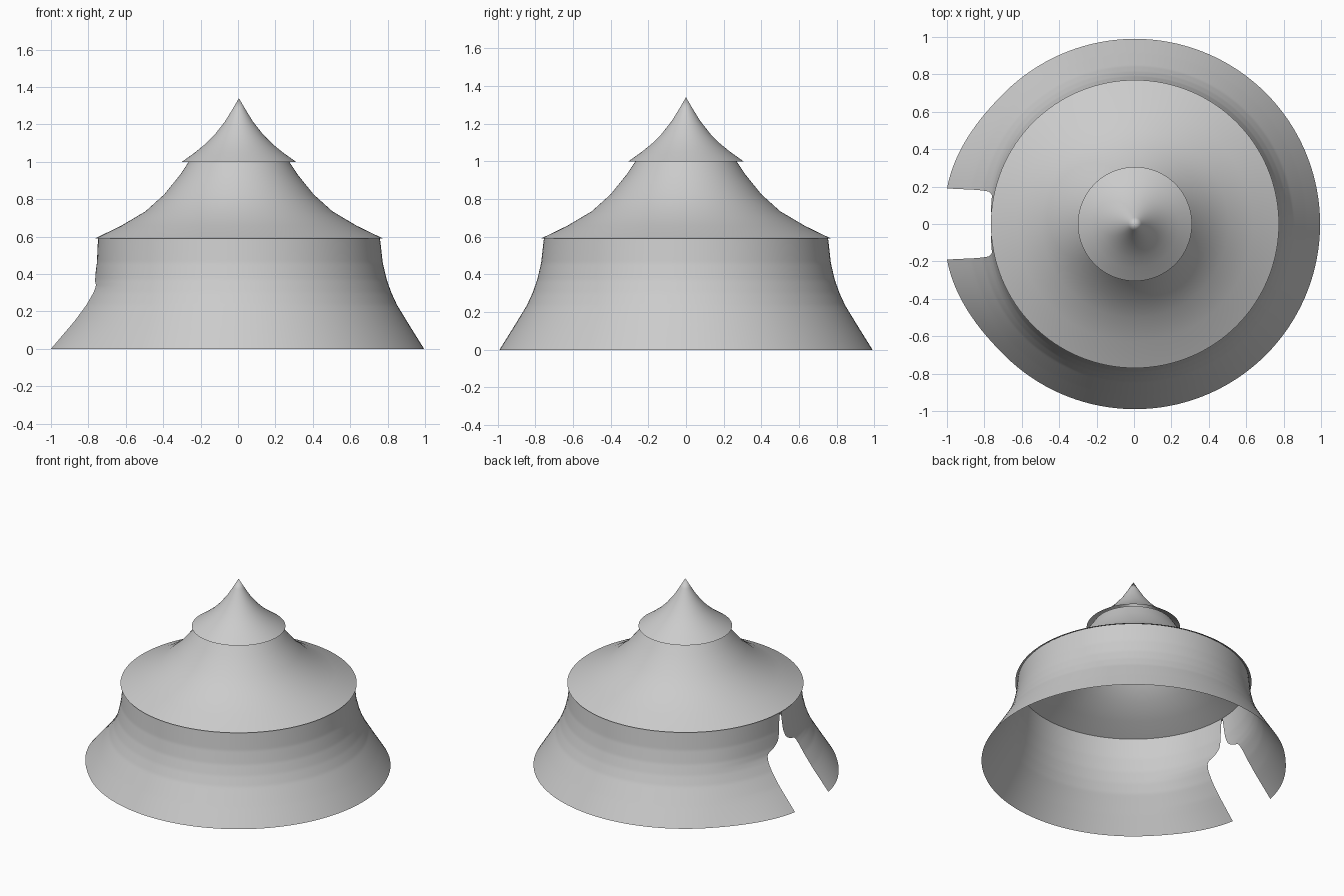
import bpy, bmesh, math

cube = bpy.data.objects.get("Cube")
if cube:
    bpy.data.objects.remove(cube, do_unlink=True)

canvas = bpy.data.materials.new("grey canvas")
canvas.use_nodes = True
colour = (0.6, 0.6, 0.6, 1)
canvas.diffuse_color = colour
canvas.node_tree.nodes["Principled BSDF"].inputs["Base Color"].default_value = colour

CENTRE_X = 0.005
SEGMENTS = 128


def lerp_table(table, t):
    """Piecewise linear lookup in (key, value) pairs."""
    for (a, va), (b, vb) in zip(table, table[1:]):
        if t <= b:
            return va + (vb - va) * (t - a) / (b - a)
    return table[-1][1]


def smoothstep(t):
    t = max(0.0, min(1.0, t))
    return t * t * (3 - 2 * t)


def finish(name, bm):
    mesh = bpy.data.meshes.new(name)
    bm.to_mesh(mesh)
    bm.free()
    mesh.materials.append(canvas)
    obj = bpy.data.objects.new(name, mesh)
    obj.location.x = CENTRE_X
    bpy.context.collection.objects.link(obj)
    bpy.ops.object.select_all(action="DESELECT")
    obj.select_set(True)
    bpy.context.view_layer.objects.active = obj
    bpy.ops.object.shade_smooth_by_angle(angle=math.radians(50))
    return obj


def skin(bm, rings, closed):
    """Join neighbouring rings, listed from the bottom up, with quads."""
    for low, high in zip(rings, rings[1:]):
        n = len(low)
        for i in range(n if closed else n - 1):
            j = (i + 1) % n
            bm.faces.new((low[i], low[j], high[j], high[i]))


def lathe(name, profile):
    """Open sheet of revolution; a zero radius closes to a point."""
    bm = bmesh.new()
    rings = []
    for r, z in profile:
        rings.append([bm.verts.new((r * math.cos(a), r * math.sin(a), z))
                      for a in (math.tau * i / SEGMENTS for i in range(SEGMENTS))])
    skin(bm, rings, True)
    bmesh.ops.remove_doubles(bm, verts=bm.verts, dist=0.0001)
    return finish(name, bm)


# Roof and the small cap above it
lathe("roof", [(0.77, 0.59), (0.63, 0.658), (0.5, 0.735), (0.4, 0.825),
               (0.315, 0.93), (0.262, 1.01)])
lathe("top_cap", [(0.305, 1.0), (0.235, 1.05), (0.18, 1.095), (0.13, 1.145),
                  (0.075, 1.215), (0.035, 1.28), (0, 1.34)])

# Flared wall, with a doorway on -x that narrows to a slit
wall_radius = [(0, 0.99), (0.12, 0.915), (0.235, 0.845), (0.3, 0.815),
               (0.37, 0.79), (0.46, 0.769), (0.6, 0.753)]
door_half = [(0, 0.19), (0.2, 0.182), (0.29, 0.174), (0.33, 0.16), (0.345, 0.145),
             (0.36, 0.095), (0.38, 0.06), (0.4, 0.04), (0.44, 0.025), (0.52, 0.014), (0.6, 0.004)]
flap_pull = [(0, 0.033), (0.15, 0.0), (0.33, -0.022), (0.45, -0.01), (0.6, 0)]

bm = bmesh.new()
rings = []
ROWS = 60
for k in range(ROWS + 1):
    z = 0.595 * k / ROWS
    r = lerp_table(wall_radius, z)
    edge = math.asin(lerp_table(door_half, z) / (r + lerp_table(flap_pull, z)))
    ring = []
    for i in range(SEGMENTS + 1):
        a = edge + (math.tau - 2 * edge) * i / SEGMENTS
        from_door = math.degrees(min(a, math.tau - a))
        rr = r + lerp_table(flap_pull, z) * smoothstep((45 - from_door) / 34)
        ring.append(bm.verts.new((-rr * math.cos(a), -rr * math.sin(a), z)))
    rings.append(ring)
skin(bm, rings, False)
finish("wall", bm)
